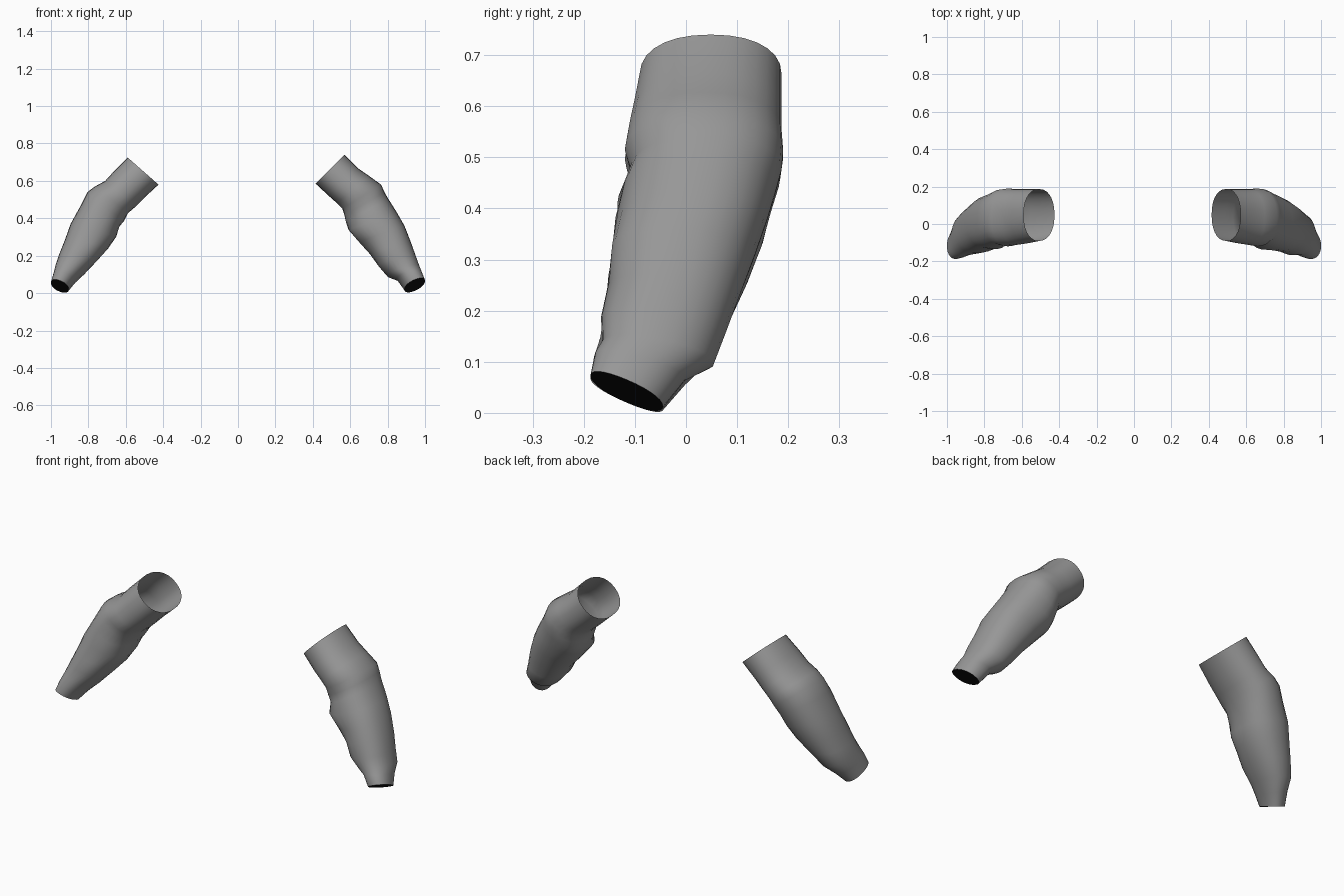
import bpy, bmesh, math
from mathutils import Vector

if "Cube" in bpy.data.objects:
    bpy.data.objects.remove(bpy.data.objects["Cube"])

SIDES = 28


def material(name, value):
    m = bpy.data.materials.new(name)
    m.diffuse_color = (value, value, value, 1)
    m.use_nodes = True
    m.node_tree.nodes["Principled BSDF"].inputs["Base Color"].default_value = m.diffuse_color
    return m


grey = material("grey cloth", 0.31)
black = material("black cuff opening", 0.006)

# Sections from shoulder to cuff: inner x, inner z, outer x, outer z, front y, back y
right_sections = [
    (.415, .585, .57, .74, -.09, .187), (.49, .515, .645, .665, -.105, .187),
    (.53, .48, .70, .627, -.115, .187), (.555, .45, .765, .58, -.12, .19),
    (.568, .415, .783, .54, -.115, .187), (.575, .375, .803, .505, -.125, .177),
    (.585, .335, .85, .43, -.14, .16), (.65, .27, .89, .36, -.155, .135),
    (.70, .21, .925, .27, -.153, .105), (.75, .145, .95, .20, -.17, .078),
    (.80, .09, .97, .145, -.165, .055), (.85, .075, .983, .11, -.178, 0),
    (.89, .02, 1.0, .065, -.187, -.045)]
left_sections = [
    (.425, .58, .59, .725, -.09, .187), (.50, .51, .66, .655, -.105, .187),
    (.55, .46, .71, .60, -.115, .187), (.585, .425, .765, .57, -.12, .19),
    (.61, .385, .805, .54, -.12, .185), (.63, .35, .84, .47, -.135, .17),
    (.65, .30, .895, .37, -.14, .15), (.69, .24, .925, .285, -.155, .12),
    (.75, .175, .955, .21, -.16, .085), (.82, .105, .975, .15, -.17, .05),
    (.87, .06, .985, .11, -.18, 0), (.905, .02, 1.0, .055, -.187, -.045)]


def ring_points(section, t, sign):
    """Rounded, slightly squared ring; tilts forward toward the cuff."""
    xi, zi, xo, zo, y0, y1 = section
    centre = Vector(((xi + xo) / 2, (y0 + y1) / 2, (zi + zo) / 2))
    u = Vector(((xo - xi) / 2, 0, (zo - zi) / 2))
    v = Vector((0, (y1 - y0) / 2, -.03 * max(0, t - .5) * 2))
    points = []
    for i in range(SIDES):
        a = 2 * math.pi * i / SIDES
        c, s = math.cos(a), math.sin(a)
        cu = math.copysign(abs(c) ** .9, c)
        sv = math.copysign(abs(s) ** .9, s)
        # Soft diagonal cloth folds on the inner front, fading at both ends
        fold = .05 * math.sin(math.pi * t) ** 2 * max(0, -c * .6 - s * .8)
        r = 1 - fold * (1 + math.sin(30 * t + 2 * a))
        p = centre + (u * cu + v * sv) * r
        points.append(Vector((p.x * sign, p.y, p.z)))
    return points


def finish(bm, name, mat):
    mesh = bpy.data.meshes.new(name)
    bm.to_mesh(mesh)
    bm.free()
    mesh.materials.append(mat)
    obj = bpy.data.objects.new(name, mesh)
    bpy.context.collection.objects.link(obj)
    return obj


def build_sleeve(side, sections, sign):
    # Open cloth tube lofted through the sections
    bm = bmesh.new()
    last = len(sections) - 1
    rings = [[bm.verts.new(p) for p in ring_points(s, k / last, sign)]
             for k, s in enumerate(sections)]
    for a, b in zip(rings, rings[1:]):
        for i in range(SIDES):
            j = (i + 1) % SIDES
            quad = (a[i], b[i], b[j], a[j])
            bm.faces.new(quad if sign < 0 else quad[::-1])
    bm.faces.ensure_lookup_table()
    for f in bm.faces:
        f.smooth = True
    # Make sure the outside of the tube faces outward
    bm.normal_update()
    f = bm.faces[0]
    middle = sum((v.co for v in rings[0] + rings[1]), Vector()) / (2 * SIDES)
    if f.normal.dot(f.calc_center_median() - middle) < 0:
        bmesh.ops.reverse_faces(bm, faces=bm.faces[:])
    sleeve = finish(bm, side + "_sleeve", grey)
    bpy.ops.object.select_all(action='DESELECT')
    sleeve.select_set(True)
    bpy.context.view_layer.objects.active = sleeve
    bpy.ops.object.shade_smooth_by_angle(angle=math.radians(50))

    # Dark disc closing the cuff
    bm = bmesh.new()
    face = bm.faces.new([bm.verts.new(p) for p in ring_points(sections[-1], 1, sign)])
    face.normal_update()
    if face.normal.z > 0:
        face.normal_flip()
    finish(bm, side + "_cuff_opening", black)


build_sleeve("right", right_sections, 1)
build_sleeve("left", left_sections, -1)
